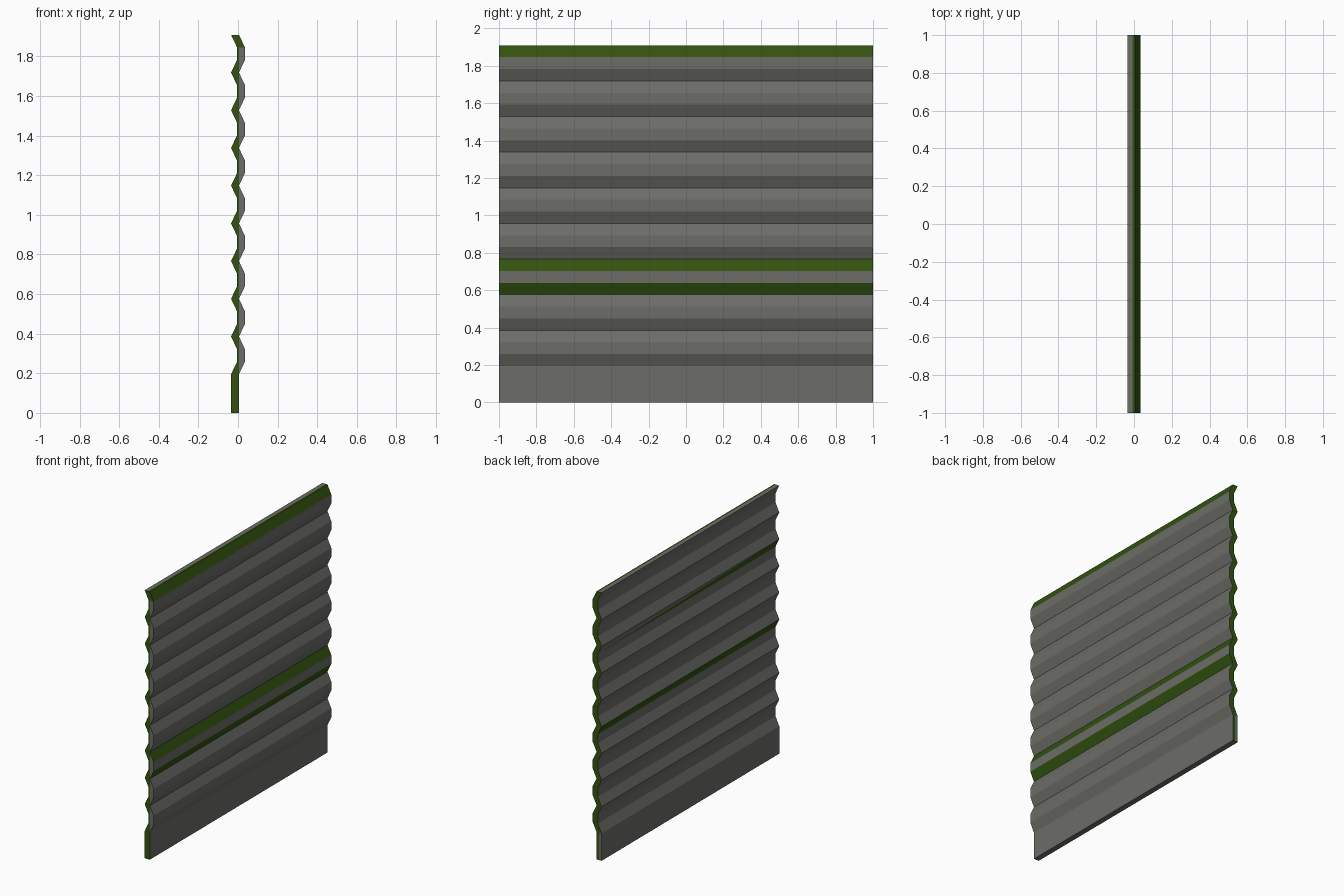
import bpy, bmesh

if "Cube" in bpy.data.objects:
    bpy.data.objects.remove(bpy.data.objects["Cube"])

GREY, GREEN = 0, 1
XB, T, SHIFT = -0.035, 0.04, 0.03      # back face x, sheet thickness, rib depth
Z0, PITCH, RIBS = 0.195, 0.1905, 9


def material(name, rgb):
    m = bpy.data.materials.new(name)
    m.diffuse_color = (*rgb, 1)
    m.use_nodes = True
    m.node_tree.nodes["Principled BSDF"].inputs["Base Color"].default_value = m.diffuse_color
    return m


# Levels of the corrugated profile: (z, x offset, kind of segment below)
levels = [(0.0, 0.0, None), (Z0, 0.0, "base")]
for i in range(RIBS):
    z = Z0 + i * PITCH
    levels += [(z + PITCH / 3, SHIFT, (i, "out")),
               (z + 2 * PITCH / 3, SHIFT, (i, "flat")),
               (z + PITCH, 0.0, (i, "in"))]

FRONT_GREEN = {(2, "out"), (2, "in"), (8, "in")}   # painted bands on +x side
BACK_GREEN = {(3, "in")}                           # painted band on -x side
BACK_HALF = (6, "in")                              # half painted band on -x side

bm = bmesh.new()


def face(points, mat):
    pts = []
    for p in points:
        if p not in pts:
            pts.append(p)
    if len(pts) > 2:
        f = bm.faces.new([bm.verts.new(p) for p in pts])
        f.material_index = mat


mid = XB + T                                       # colour boundary on the front end
for (z0, s0, _), (z1, s1, kind) in zip(levels, levels[1:]):
    l0, l1, r0, r1 = XB + s0, XB + s1, XB + T + s0, XB + T + s1
    # +x side
    face([(r0, -1, z0), (r0, 1, z0), (r1, 1, z1), (r1, -1, z1)],
         GREEN if kind in FRONT_GREEN else GREY)
    # -x side
    if kind == BACK_HALF:
        face([(l0, 1, z0), (l0, -1, z0), (l1, -1, z1)], GREEN)
        face([(l0, 1, z0), (l1, -1, z1), (l1, 1, z1)], GREY)
    else:
        face([(l0, 1, z0), (l0, -1, z0), (l1, -1, z1), (l1, 1, z1)],
             GREEN if kind in BACK_GREEN else GREY)
    # front end: green strip with grey rib tips
    face([(l0, -1, z0), (mid, -1, z0), (mid, -1, z1), (l1, -1, z1)], GREEN)
    face([(mid, -1, z0), (r0, -1, z0), (r1, -1, z1), (mid, -1, z1)],
         GREEN if kind == (RIBS - 1, "in") else GREY)
    # rear end: green, with part of the base grey
    if kind == "base":
        c = XB + T / 2
        face([(r0, 1, z0), (c, 1, z0), (c, 1, z1), (r1, 1, z1)], GREEN)
        face([(c, 1, z0), (l0, 1, z0), (l1, 1, z1), (c, 1, z1)], GREY)
    else:
        face([(r0, 1, z0), (l0, 1, z0), (l1, 1, z1), (r1, 1, z1)], GREEN)

# Top edge (grey with narrow green lip) and bottom edge
zt, c = levels[-1][0], XB + 0.028
face([(XB, -1, zt), (c, -1, zt), (c, 1, zt), (XB, 1, zt)], GREY)
face([(c, -1, zt), (mid, -1, zt), (mid, 1, zt), (c, 1, zt)], GREEN)
face([(XB, 1, 0), (mid, 1, 0), (mid, -1, 0), (XB, -1, 0)], GREY)

bmesh.ops.remove_doubles(bm, verts=bm.verts, dist=1e-5)
mesh = bpy.data.meshes.new("corrugated_panel")
bm.to_mesh(mesh)
bm.free()
mesh.materials.append(material("weathered grey", (0.15, 0.15, 0.137)))
mesh.materials.append(material("dark green", (0.033, 0.085, 0.005)))
obj = bpy.data.objects.new("corrugated_panel", mesh)
bpy.context.collection.objects.link(obj)
